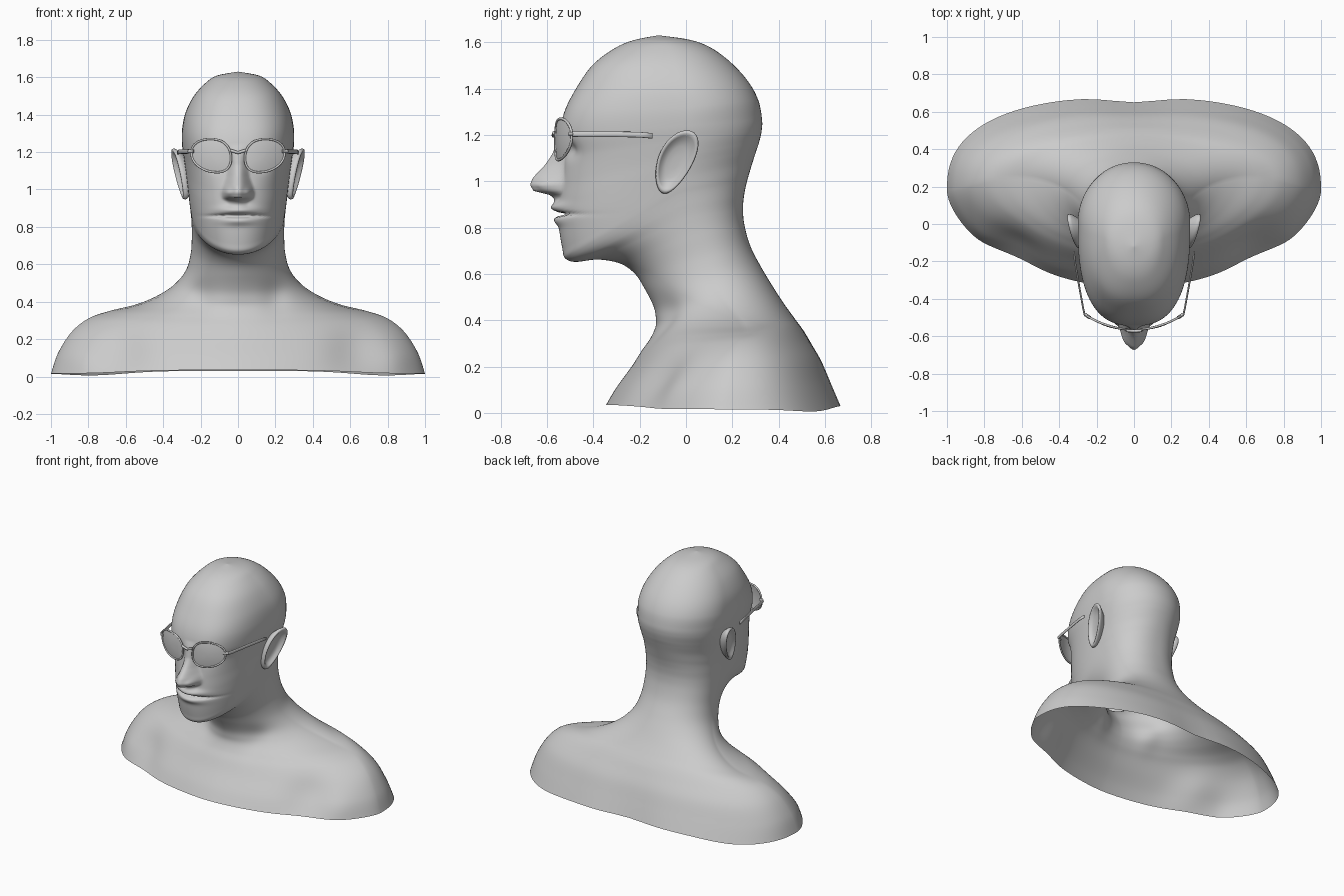
import bpy, bmesh
from math import sin, cos, pi, exp, copysign
from mathutils import Vector

# Sections: front z,y | side z,y,half width | back z,y | front and back roundness
SHOULDERS = [
    (.035, -.345, .02, .18, 1.0, .03, .678, 1.75, 2.5),
    (.11, -.30, .13, .19, .962, .13, .634, 1.75, 2.45),
    (.20, -.235, .24, .21, .89, .23, .588, 1.75, 2.4),
    (.27, -.19, .31, .235, .80, .31, .538, 1.75, 2.2),
    (.32, -.155, .345, .25, .70, .37, .497, 1.75, 2.1),
    (.37, -.132, .375, .25, .56, .42, .46, 1.75, 2),
    (.41, -.13, .42, .22, .44, .48, .417, 1.75, 2),
    (.46, -.14, .48, .17, .345, .55, .372, 1.75, 2),
    (.53, -.175, .56, .11, .28, .63, .324, 1.8, 2.1),
    (.60, -.22, .66, .07, .252, .72, .278, 1.85, 2.2)]
HEAD = [
    (.645, -.285, .76, .03, .247, .81, .2525, 1.9, 2.25),
    (.662, -.38, .84, .0, .249, .88, .246, 2, 2.25),
    (.652, -.478, .90, -.02, .254, .94, .251, 2.05, 2.25),
    (.668, -.522, .94, -.03, .258, .99, .261, 2.1, 2.2),
    (.71, -.534, .97, -.03, .262, 1.03, .272, 2.15, 2.15),
    (.80, -.548, 1.02, -.03, .268, 1.08, .287, 2.2, 2.1),
    (.90, -.55, 1.07, -.02, .275, 1.13, .303, 2.25, 2.1),
    (1.0, -.54, 1.12, 0, .282, 1.17, .316, 2.35, 2.05),
    (1.1, -.53, 1.18, .01, .291, 1.22, .327, 2.5, 2.05),
    (1.2, -.545, 1.24, 0, .299, 1.27, .328, 2.6, 2.05),
    (1.3, -.525, 1.32, 0, .299, 1.35, .312, 2.65, 2.05),
    (1.4, -.475, 1.41, -.03, .281, 1.43, .269, 2.5, 2.05),
    (1.5, -.405, 1.50, -.06, .236, 1.51, .197, 2.4, 2.05),
    (1.57, -.315, 1.57, -.08, .173, 1.575, .11, 2.2, 2.1),
    (1.608, -.23, 1.609, -.1, .112, 1.61, .02, 2, 2),
    (1.63, -.12, 1.63, -.12, .001, 1.63, -.118, 2, 2)]
# Nose: z, projection, half width
NOSE = [(.90, 0, .05), (.93, .025, .055), (.945, .05, .075), (.956, .112, .088),
        (.985, .132, .09), (1.015, .123, .084), (1.07, .078, .065),
        (1.13, .038, .055), (1.17, .022, .05), (1.24, 0, .06)]
# Soft face and neck forms: x, z, x spread, z spread, y push
FORMS = [(0, .889, .09, .021, -.034), (0, .858, .12, .007, .05),
         (0, .832, .09, .022, -.02), (.058, .982, .022, .026, -.03),
         (.12, 1.14, .05, .04, .03), (.2, .42, .07, .09, .018),
         (.62, .14, .13, .13, .04), (.87, .1, .1, .13, -.022)]


def catmull(rows, i, t):
    """Smooth in-between row on segment i."""
    a, b, c, d = (rows[min(max(i + k, 0), len(rows) - 1)] for k in (-1, 0, 1, 2))
    return [.5 * (2 * q + (r - p) * t + (2 * p - 5 * q + 4 * r - s) * t * t
                  + (3 * q - p - 3 * r + s) * t ** 3) for p, q, r, s in zip(a, b, c, d)]


def face_push(x, z):
    push = 0
    for (z0, p0, w0), (z1, p1, w1) in zip(NOSE, NOSE[1:]):
        if z0 <= z < z1:
            t = (z - z0) / (z1 - z0)
            w = w0 + (w1 - w0) * t
            if abs(x) < w:
                push -= (p0 + (p1 - p0) * t) * cos(pi / 2 * x / w) ** 1.4
    for fx, fz, sx, sz, d in FORMS:
        push += d * exp(-((abs(x) - fx) / sx) ** 2 - ((z - fz) / sz) ** 2)
    return push


def section(row, n=144):
    zf, yf, zs, yw, w, zb, yb, nf, nb = row
    pts = []
    for k in range(n):
        u = 2 * pi * k / n
        a = u - .55 * sin(u)          # denser at the face
        front = cos(a) > 0
        e = 2 / (nf if front else nb)
        x = w * copysign(abs(sin(a)) ** e, sin(a))
        f = abs(cos(a)) ** e
        y = yw + ((yf if front else yb) - yw) * f
        z = zs + ((zf if front else zb) - zs) * f
        if front:
            y += face_push(x, z) * min(1, f * 2)
        else:                         # groove between the shoulder blades
            y -= .03 * exp(-(x / .18) ** 2) * max(0, 1 - z / .35) * f
        z -= .028 * max(0, 1 - z / .3) * exp(-((abs(x) - .8) / .25) ** 2) * (.4 if front else .4 + .6 * f)
        pts.append((x, y, z))
    return pts


def loft(name, rings, cap_end=False):
    """Skin closed rings of equal point count."""
    bm = bmesh.new()
    vr = [[bm.verts.new(p) for p in ring] for ring in rings]
    for a, b in zip(vr, vr[1:]):
        for k in range(len(a)):
            j = (k + 1) % len(a)
            bm.faces.new((a[k], a[j], b[j], b[k]))
    if cap_end:
        bm.faces.new(vr[-1])
    bmesh.ops.recalc_face_normals(bm, faces=bm.faces)
    me = bpy.data.meshes.new(name)
    bm.to_mesh(me)
    bm.free()
    me.polygons.foreach_set("use_smooth", [True] * len(me.polygons))
    ob = bpy.data.objects.new(name, me)
    bpy.context.collection.objects.link(ob)
    return ob


def tube(name, pts, r, closed=False):
    """Round wire along a smooth path."""
    cu = bpy.data.curves.new(name, 'CURVE')
    cu.dimensions = '3D'
    cu.bevel_depth, cu.bevel_resolution, cu.use_fill_caps = r, 3, True
    sp = cu.splines.new('POLY')
    sp.points.add(len(pts) - 1)
    for p, q in zip(sp.points, pts):
        p.co = (*q, 1)
    sp.use_cyclic_u = closed
    sp.use_smooth = True
    ob = bpy.data.objects.new(name, cu)
    bpy.context.collection.objects.link(ob)


# Bust: one open shell from shoulders to crown
rows = SHOULDERS + HEAD
rings = []
for i in range(len(rows) - 1):
    steps = 12 if 10 < i < 20 else 7
    rings += [section(catmull(rows, i, s / steps)) for s in range(steps)]
rings.append(section(rows[-1]))
loft("bust", rings, True)


# Ears: egg-shaped cup, rim flaring out toward the back and top
def ear_ring(side, s, off):
    pts = []
    for k in range(40):
        a = 2 * pi * k / 40
        h = sin(a) * s
        y = -.045 + .04 * h + cos(a) * s * (.082 + .016 * h)
        z = 1.083 + .135 * h + .012 * cos(a) * s
        x = .312 + .22 * (y + .045) + .02 * h + off
        pts.append((side * x, y, z))
    return pts


EAR = [(.6, -.06), (.85, -.03), (.97, -.012), (1.01, .0), (.98, .010), (.91, .012),
       (.83, .006), (.72, -.006), (.5, -.014), (.2, -.016)]


# Glasses: lens outline wrapped around the face
def wrap(side, x, z):
    return Vector((side * x, -.565 + 1.15 * x * x, z))


def lens_ring(side, s):
    pts = []
    for k in range(48):
        c, d = cos(2 * pi * k / 48), sin(2 * pi * k / 48)
        x = .143 + s * (.106 * copysign(abs(c) ** .9, c) + .004 * d)
        z = 1.182 + s * (.088 * copysign(abs(d) ** .9, d) + .01 * c * (1 - d))
        pts.append(wrap(side, x, z) - Vector((0, .008 * (1 - s * s), 0)))
    return pts


def flat_bar(name, path, hx, hz):
    """Thin oval bar running along y."""
    loft(name, [[(x + hx * cos(pi * k / 6), y, z + hz * sin(pi * k / 6)) for k in range(12)]
                for x, y, z in path], True)


for side, label in ((1, "left"), (-1, "right")):
    loft("ear_" + label, [ear_ring(side, *e) for e in EAR], True)
    loft("lens_" + label, [lens_ring(side, s) for s in (1, .8, .6, .4, .2, .02)], True)
    tube("rim_" + label, lens_ring(side, 1), .006, True)
    tube("hinge_" + label, [wrap(side, .235, 1.205), (side * .264, -.482, 1.204)], .009)
    flat_bar("temple_" + label, [(side * .263, -.49, 1.204), (side * .272, -.45, 1.203),
                                 (side * .299, -.30, 1.203), (side * .316, -.2, 1.201),
                                 (side * .322, -.145, 1.196)], .005, .012)
tube("bridge", [(x, -.572 + 1.15 * x * x, 1.197 + .3 * abs(x))
                for x in (-.042, -.03, -.015, 0, .015, .03, .042)], .008)
